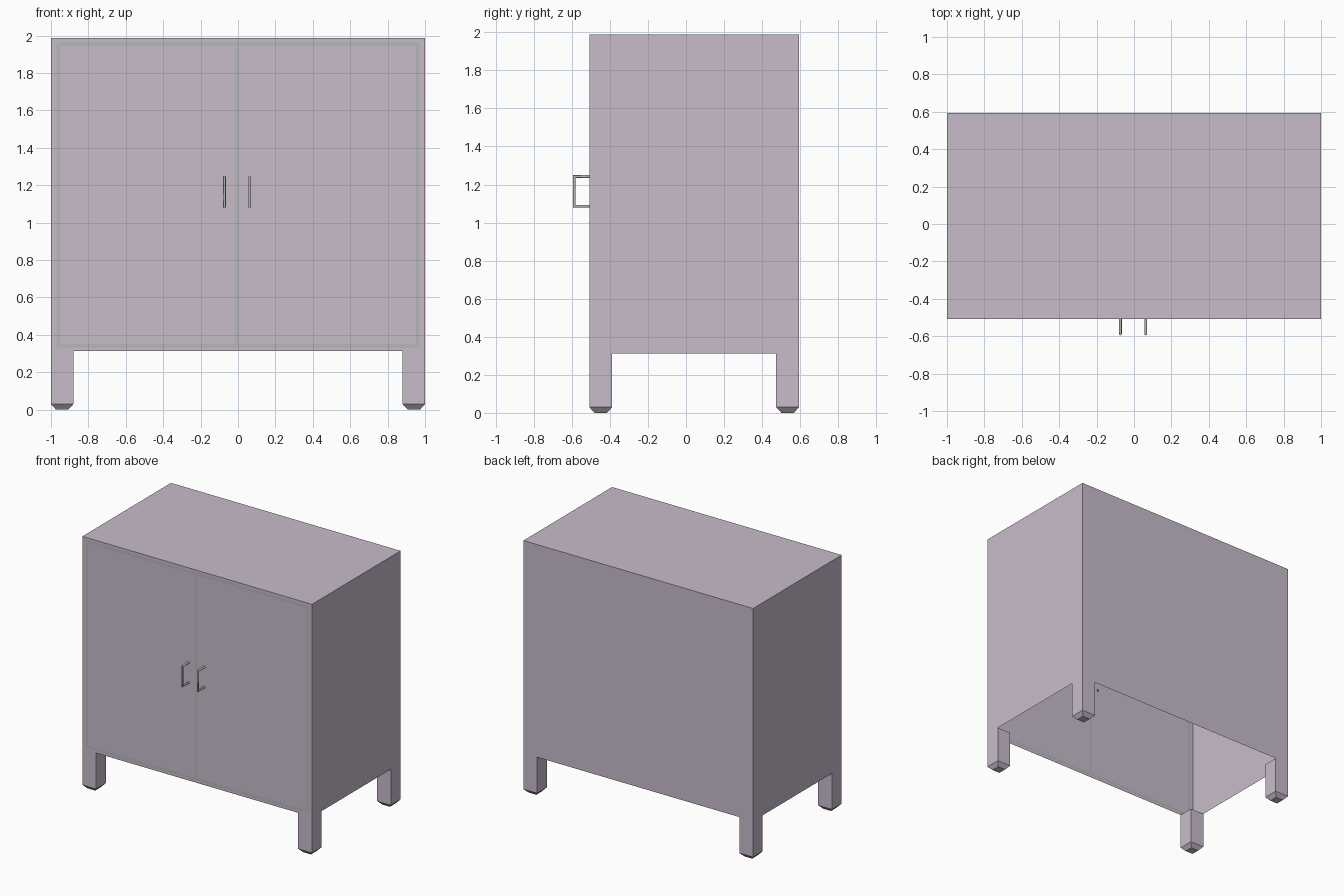
import bpy, bmesh, math
from mathutils import Vector

if "Cube" in bpy.data.objects:
    bpy.data.objects.remove(bpy.data.objects["Cube"])

def material(name, rgb):
    m = bpy.data.materials.new(name)
    m.diffuse_color = (*rgb, 1)
    m.use_nodes = True
    m.node_tree.nodes["Principled BSDF"].inputs["Base Color"].default_value = m.diffuse_color
    return m

lilac = material("lilac paint", (0.578, 0.503, 0.597))
grey = material("grey metal", (0.47, 0.485, 0.475))

X, YF, YB = 1.0, -0.508, 0.594      # half width, front and back planes
TOP, BELLY, FOOT, LEG = 1.987, 0.313, 0.03, 0.12

def finish(bm, name, mats):
    bmesh.ops.remove_doubles(bm, verts=bm.verts, dist=1e-5)
    me = bpy.data.meshes.new(name)
    bm.to_mesh(me)
    bm.free()
    for m in mats:
        me.materials.append(m)
    ob = bpy.data.objects.new(name, me)
    bpy.context.collection.objects.link(ob)
    return ob

def wall(bm, us, zs, place, is_grey=lambda u, z: False, flip=False):
    """Flat wall cut in cells; below the belly only the two legs remain."""
    for u0, u1 in zip(us, us[1:]):
        for z0, z1 in zip(zs, zs[1:]):
            u, z = (u0 + u1) / 2, (z0 + z1) / 2
            if z < BELLY and us[0] + LEG < u < us[-1] - LEG:
                continue
            pts = [(u0, z0), (u1, z0), (u1, z1), (u0, z1)]
            if flip:
                pts.reverse()
            f = bm.faces.new([bm.verts.new(place(*p)) for p in pts])
            f.material_index = int(is_grey(u, z))

# Door seams painted as cut faces on the front
def seam(u, z):
    if not (0.333 < z < 1.965 and abs(u) < 0.97):
        return False
    return abs(u) > 0.952 or z < 0.351 or z > 1.947 or abs(u + 0.005) < 0.009

# Hollow cabinet shell, open underneath
bm = bmesh.new()
fx = [-X, -0.97, -0.952, -X + LEG, -0.014, 0.004, X - LEG, 0.952, 0.97, X]
fz = [FOOT, BELLY, 0.333, 0.351, 1.947, 1.965, TOP]
wall(bm, fx, fz, lambda u, z: (u, YF, z), seam)
sx = [-X, -X + LEG, X - LEG, X]
sy = [YF, YF + LEG, YB - LEG, YB]
sz = [FOOT, BELLY, TOP]
wall(bm, sx, sz, lambda u, z: (u, YB, z), flip=True)
wall(bm, sy, sz, lambda u, z: (X, u, z))
wall(bm, sy, sz, lambda u, z: (-X, u, z), flip=True)
bm.faces.new([bm.verts.new(p) for p in
              [(-X, YF, TOP), (X, YF, TOP), (X, YB, TOP), (-X, YB, TOP)]])
finish(bm, "cabinet_shell", [lilac, grey])

# Inner leg walls and tapered feet
def ring(bm, cx, cy, r, z):
    return [bm.verts.new((cx + a * r, cy + b * r, z))
            for a, b in ((-1, -1), (1, -1), (1, 1), (-1, 1))]

for sxn, xn in ((-1, "left"), (1, "right")):
    for syn, yn in ((-1, "front"), (1, "back")):
        cx = sxn * (X - LEG / 2)
        cy = (YF + LEG / 2) if syn < 0 else (YB - LEG / 2)
        bm = bmesh.new()
        rings = [ring(bm, cx, cy, r, z) for r, z in
                 ((0.033, 0), (LEG / 2, FOOT), (LEG / 2, BELLY))]
        outer = {0 if syn < 0 else 2, 1 if sxn > 0 else 3}
        for k in range(2):
            for i in range(4):
                if k == 1 and i in outer:
                    continue            # the shell already covers these
                j = (i + 1) % 4
                bm.faces.new((rings[k][i], rings[k][j],
                              rings[k + 1][j], rings[k + 1][i]))
        bm.faces.new(rings[0][::-1])
        finish(bm, f"{yn}_{xn}_leg", [lilac])

# Bracket handles: round bar with mitred corners
def handle(name, x, r=0.0078, n=12):
    y0, y1, zl, zh = YF + 0.008, -0.595 + r, 1.078 + r, 1.25 - r
    path = [(y0, zl, 0, 1), (y1, zl, 1, 1), (y1, zh, -1, 1), (y0, zh, 0, -1)]
    bm = bmesh.new()
    rows = []
    for y, z, oy, oz in path:
        row = []
        for i in range(n):
            a = 2 * math.pi * i / n
            c = math.cos(a) * r
            row.append(bm.verts.new((x + math.sin(a) * r, y + c * abs(oy) *
                       (1 if y == y1 else 0), z + c * (1 if z == zl else -1))))
        rows.append(row)
    for p, q in zip(rows, rows[1:]):
        for i in range(n):
            j = (i + 1) % n
            bm.faces.new((p[i], p[j], q[j], q[i]))
    bm.faces.new(rows[0])
    bm.faces.new(rows[-1])
    bmesh.ops.recalc_face_normals(bm, faces=bm.faces)
    ob = finish(bm, name, [grey])
    bpy.context.view_layer.objects.active = ob
    ob.select_set(True)
    bpy.ops.object.shade_smooth_by_angle(angle=math.radians(40))
    ob.select_set(False)

handle("left_door_handle", -0.073)
handle("right_door_handle", 0.063)
